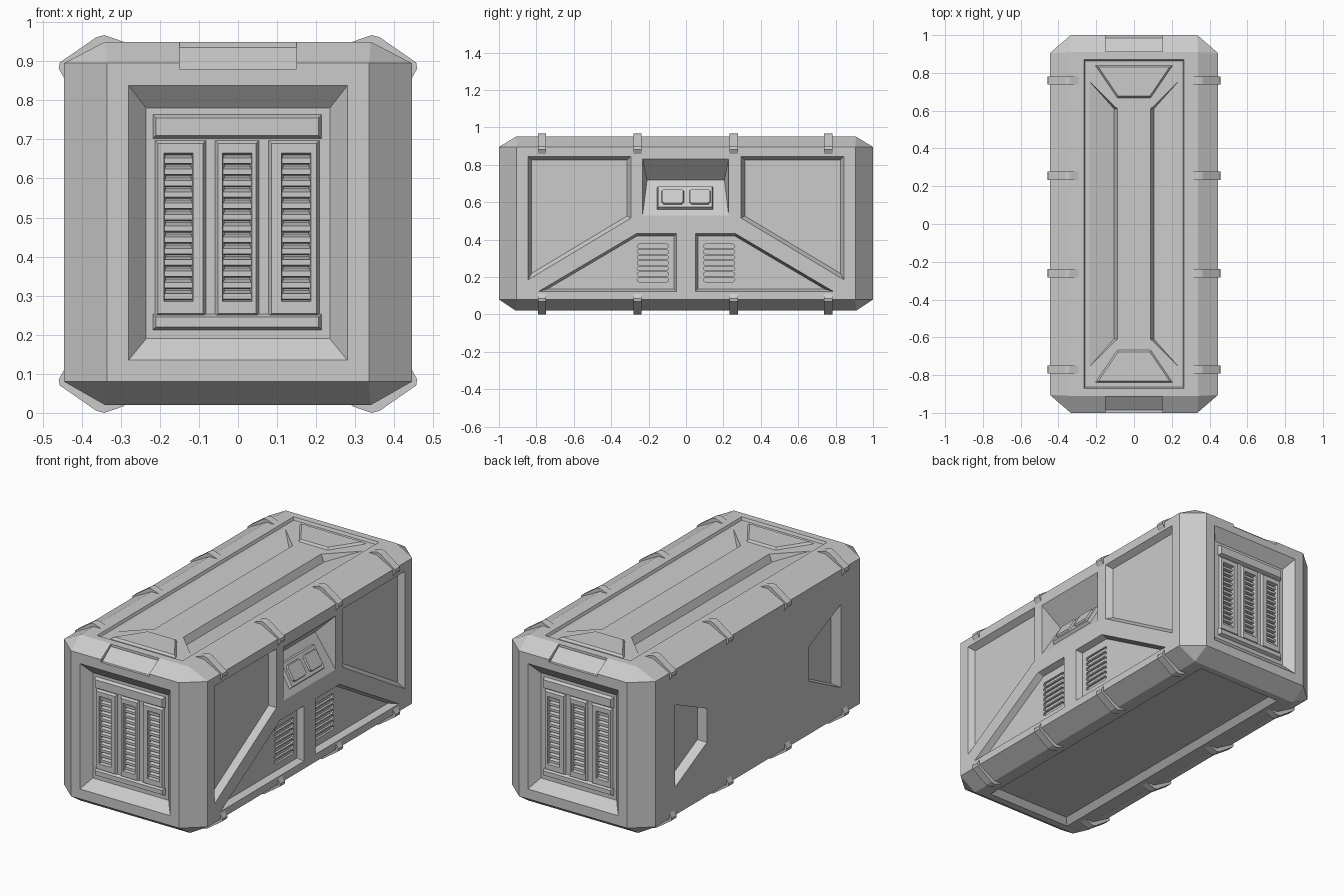
import bpy, bmesh, math
from mathutils import Vector

if "Cube" in bpy.data.objects:
    bpy.data.objects.remove(bpy.data.objects["Cube"])

grey = bpy.data.materials.new("plain grey")
grey.diffuse_color = (0.6, 0.6, 0.6, 1)
grey.use_nodes = True
grey.node_tree.nodes["Principled BSDF"].inputs["Base Color"].default_value = grey.diffuse_color


def hull(bm, pts):
    vs = [bm.verts.new(p) for p in pts]
    r = bmesh.ops.convex_hull(bm, input=vs)
    junk = {g for g in r["geom_interior"] + r["geom_unused"] if isinstance(g, bmesh.types.BMVert)}
    bmesh.ops.delete(bm, geom=list(junk), context='VERTS')


def finish(bm, name):
    bmesh.ops.dissolve_limit(bm, angle_limit=0.005, verts=bm.verts[:], edges=bm.edges[:])
    bmesh.ops.recalc_face_normals(bm, faces=bm.faces[:])
    me = bpy.data.meshes.new(name)
    bm.to_mesh(me)
    bm.free()
    me.materials.append(grey)
    ob = bpy.data.objects.new(name, me)
    bpy.context.collection.objects.link(ob)
    return ob


def cut(target, cutter):
    m = target.modifiers.new("cut", 'BOOLEAN')
    m.operation, m.solver, m.object = 'DIFFERENCE', 'EXACT', cutter
    bpy.context.view_layer.objects.active = target
    bpy.ops.object.modifier_apply(modifier=m.name)


def rect(u0, u1, v0, v1):
    return [(u0, v0), (u1, v0), (u1, v1), (u0, v1)]


def inset(poly, d):
    # offset a convex polygon inwards
    c = sum((Vector(p) for p in poly), Vector((0, 0))) / len(poly)
    out = []
    for i, p in enumerate(poly):
        p, a, b = Vector(p), Vector(poly[i - 1]), Vector(poly[(i + 1) % len(poly)])
        ns = []
        for q, r in ((a, p), (p, b)):
            n = Vector((-(r - q).y, (r - q).x)).normalized()
            ns.append(n if n.dot(c - q) > 0 else -n)
        out.append(tuple(p + (ns[0] + ns[1]) * d / (1 + ns[0].dot(ns[1]))))
    return out


def pocket(bm, f, outer, inner, depth, start=0.0):
    hull(bm, [f(u, v, start - 0.03) for u, v in outer] + [f(u, v, start) for u, v in outer]
         + [f(u, v, depth) for u, v in inner])


def plate(bm, f, outer, base, height, edge=0.01):
    hull(bm, [f(u, v, base + 0.004) for u, v in outer]
         + [f(u, v, base - height) for u, v in inset(outer, edge)])


# face coordinates: u, v on the face and depth d into it
def end(s):
    return lambda u, v, d: (u, s * (1 - d), v)


def side(s):
    return lambda u, v, d: (s * (0.445 - d), u, v)


def top(u, v, d):
    return (u, v, 0.95 - d)


def bottom(u, v, d):
    return (u, v, 0.02 + d)


S = (-1, 1)

# container body: chamfered block
bm = bmesh.new()
pts = [(x * sx, y * sy, z) for sx in S for sy in S for x, y in ((0.335, 1), (0.445, 0.905)) for z in (0.08, 0.895)]
pts += [(0.34 * sx, 0.91 * sy, z) for sx in S for sy in S for z in (0.02, 0.95)]
hull(bm, pts)
body = finish(bm, "container_body")

# main recesses
bm = bmesh.new()
r = rect(-0.265, 0.265, -0.87, 0.87)
pocket(bm, top, r, inset(r, 0.006), 0.015)
pocket(bm, bottom, r, inset(r, 0.03), 0.03)
for s in S:
    pocket(bm, end(s), rect(-0.28, 0.28, 0.135, 0.838), rect(-0.235, 0.235, 0.19, 0.78), 0.05)
    hull(bm, [(x, s * y, z) for x in (-0.15, 0.15)
              for y, z in ((1.05, 0.88), (0.985, 0.88), (0.912, 0.935), (0.912, 1.0), (1.05, 1.0))])
    upper = [(s * 0.845, 0.845), (s * 0.295, 0.845), (s * 0.295, 0.515), (s * 0.845, 0.185)]
    lower = [(s * 0.79, 0.122), (s * 0.05, 0.122), (s * 0.05, 0.432), (s * 0.265, 0.432)]
    pocket(bm, side(1), upper, inset(upper, 0.02), 0.035)
    pocket(bm, side(1), lower, inset(lower, 0.013), 0.035)
    left = [(s * 0.735, 0.70), (s * 0.45, 0.57), (s * 0.45, 0.38), (s * 0.735, 0.235)]
    pocket(bm, side(-1), left, inset(left, 0.006), 0.055)
# handle pocket on the right side
pocket(bm, side(1), rect(-0.232, 0.228, 0.53, 0.83), [(-0.208, 0.72), (0.205, 0.72)], 0.11)
c1 = finish(bm, "recess_cutter")

# sloping top channels and side vent slits
bm = bmesh.new()
for s in S:
    hull(bm, [(s * x, y * t, z) for t in S for x, y, z in
              ((0.24, 0.76, 0.936), (0.24, 0.76, 0.96), (0.088, 0.61, 0.96), (0.088, 0.61, 0.936), (0.106, 0.61, 0.895))])
    for i in range(7):
        z = 0.185 + 0.03 * i
        cap = []
        for e, a0 in ((1, -90), (-1, 90)):
            for k in range(5):
                a = math.radians(a0 + 45 * k)
                cap.append((s * 0.177 + e * 0.073 + 0.011 * math.cos(a), z + 0.011 * math.sin(a)))
        pocket(bm, side(1), cap, cap, 0.047, 0.02)
c2 = finish(bm, "channel_cutter")

# grille slots on both ends
bm = bmesh.new()
slots = [(-0.19, -0.115), (-0.04, 0.036), (0.111, 0.187)]
for s in S:
    for a, b in slots:
        o = rect(a, b, 0.285, 0.665)
        pocket(bm, end(s), o, inset(o, 0.006), 0.085, 0.035)
c3 = finish(bm, "slot_cutter")
for c in (c1, c2, c3):
    cut(body, c)

# grille panels, header bars and slats
for s, name in ((-1, "front"), (1, "back")):
    panels = bmesh.new()
    for a, b in ((-0.215, -0.08), (-0.061, 0.056), (0.076, 0.211)):
        plate(panels, end(s), rect(a, b, 0.245, 0.70), 0.05, 0.012)
    cut(finish(panels, name + "_grille_panels"), c3)
    bars = bmesh.new()
    plate(bars, end(s), rect(-0.22, 0.216, 0.70, 0.765), 0.05, 0.018)
    plate(bars, end(s), rect(-0.22, 0.216, 0.21, 0.255), 0.05, 0.018)
    finish(bars, name + "_grille_bars")
    slats = bmesh.new()
    f = end(s)
    for a, b in slots:
        for i in range(13):
            z = 0.301 + 0.029 * i
            hull(slats, [f(u, z + dz, d) for u in (a + 0.002, b - 0.002)
                         for d, dz in ((0.087, 0.013), (0.087, -0.013), (0.052, -0.010), (0.052, 0.004))])
    finish(slats, name + "_grille_slats")
for c in (c1, c2, c3):
    bpy.data.objects.remove(c)

# trapezoid plates on the top
bm = bmesh.new()
for s in S:
    plate(bm, top, [(-0.21, s * 0.842), (0.21, s * 0.842), (0.09, s * 0.665), (-0.09, s * 0.665)], 0.015, 0.012, 0.012)
finish(bm, "top_plates")

# latch pad lying on the sloped floor of the handle pocket
tilt = math.atan2(0.11, 0.19)


def slope(u, v, d):
    x = 0.445 - 0.11 * (0.62 - 0.53) / 0.19
    return (x - v * math.sin(tilt) - d * math.cos(tilt), u, 0.62 + v * math.cos(tilt) - d * math.sin(tilt))


bm = bmesh.new()
plate(bm, slope, rect(-0.155, 0.145, -0.07, 0.07), 0.0, 0.018, 0.006)
finish(bm, "latch_pad")
bm = bmesh.new()
for a, b in ((-0.132, -0.01), (0.017, 0.132)):
    h, k = 0.048, 0.012
    oct_ = [(a + k, -h), (b - k, -h), (b, -h + k), (b, h - k), (b - k, h), (a + k, h), (a, h - k), (a, -h + k)]
    plate(bm, slope, oct_, -0.018, 0.01, 0.005)
finish(bm, "latch_buttons")

# straps wrapped over the four long edges
profile = [(0.443, 0.853), (0.459, 0.882), (0.456, 0.897), (0.362, 0.962), (0.342, 0.967), (0.29, 0.949)]
bm = bmesh.new()
for sx in S:
    for up in (True, False):
        for y in (-0.77, -0.26, 0.255, 0.76):
            hull(bm, [(sx * x, y + dy, z if up else 0.967 - z) for x, z in profile for dy in (-0.022, 0.022)])
finish(bm, "edge_straps")
